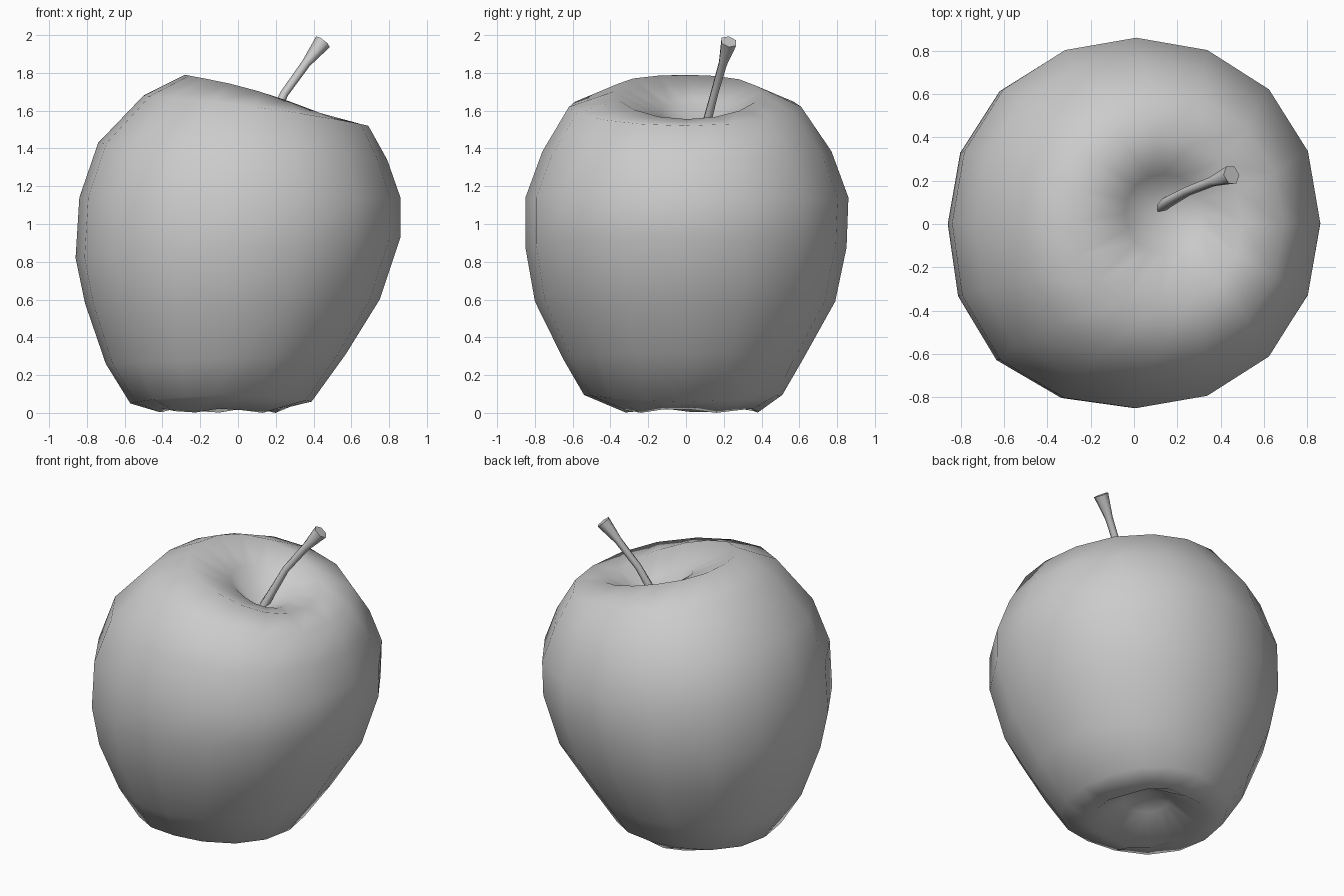
import bpy, bmesh, math
from mathutils import Vector

if "Cube" in bpy.data.objects:
    bpy.data.objects.remove(bpy.data.objects["Cube"])

SIDES = 16


def loft(name, rings, start=None, end=None, angle=75):
    """Skin closed rings of points; close each end with a pole point or a flat cap."""
    bm = bmesh.new()
    loops = [[bm.verts.new(p) for p in ring] for ring in rings]
    n = len(loops[0])
    for a, b in zip(loops, loops[1:]):
        for i in range(n):
            j = (i + 1) % n
            bm.faces.new((a[i], a[j], b[j], b[i]))
    for loop, pole in ((loops[0], start), (loops[-1], end)):
        if pole is None:
            bm.faces.new(loop)
        else:
            tip = bm.verts.new(pole)
            for i in range(n):
                bm.faces.new((loop[i], loop[(i + 1) % n], tip))
    bmesh.ops.recalc_face_normals(bm, faces=bm.faces)
    mesh = bpy.data.meshes.new(name)
    bm.to_mesh(mesh)
    bm.free()
    obj = bpy.data.objects.new(name, mesh)
    bpy.context.collection.objects.link(obj)
    bpy.ops.object.select_all(action='DESELECT')
    obj.select_set(True)
    bpy.context.view_layer.objects.active = obj
    bpy.ops.object.shade_smooth_by_angle(angle=math.radians(angle))
    return obj


def tilted_ring(xl, zl, xr, zr, yf, yb, front=0.0, back=0.0, lobes=0.0):
    """Oval ring given by its left, right, front and back reach, tilted from zl to zr.
    The front and back sides can be raised; the diagonals are slightly fuller."""
    pts = []
    for i in range(SIDES):
        a = 2 * math.pi * i / SIDES
        c, s = math.cos(a), math.sin(a)
        z = (zl + zr) / 2 + c * (zr - zl) / 2 + (back if s > 0 else front) * s * s
        z += lobes * (1 + math.cos(5 * a + 1))
        full = 1 + (0.045 if c < 0 and s < 0 else 0.02) * math.sin(2 * a) ** 2
        pts.append(((xl + xr) / 2 + full * c * (xr - xl) / 2,
                    (yf + yb) / 2 + full * s * (yb - yf) / 2, z))
    return pts


# Apple body: from the pit underneath, up the sides, over the rim into the stem hollow
body = [
    tilted_ring(-0.22, 0.13, 0.06, 0.13, -0.12, 0.16),
    tilted_ring(-0.42, 0.00, 0.22, 0.00, -0.34, 0.38, lobes=0.012),
    tilted_ring(-0.57, 0.05, 0.39, 0.06, -0.54, 0.51, front=0.04, back=0.04),
    tilted_ring(-0.70, 0.26, 0.57, 0.31, -0.65, 0.62),
    tilted_ring(-0.81, 0.58, 0.75, 0.60, -0.80, 0.79),
    tilted_ring(-0.86, 0.82, 0.86, 0.93, -0.85, 0.85),
    tilted_ring(-0.84, 1.14, 0.86, 1.14, -0.85, 0.86),
    tilted_ring(-0.74, 1.43, 0.79, 1.34, -0.76, 0.77),
    tilted_ring(-0.50, 1.68, 0.69, 1.52, -0.62, 0.61, front=0.02, back=0.02),
    tilted_ring(-0.28, 1.79, 0.50, 1.555, -0.38, 0.39, front=0.03, back=0.02),
    tilted_ring(-0.04, 1.66, 0.32, 1.51, -0.13, 0.23),
]
loft("apple_body", body, start=(-0.08, 0.02, 0.18), end=(0.11, 0.06, 1.43))

# Stem: thin leaning tube that flares at the tip
path = [((0.12, 0.08, 1.42), 0.028), ((0.245, 0.15, 1.69), 0.022),
        ((0.36, 0.195, 1.85), 0.024), ((0.45, 0.227, 1.965), 0.046)]
centres = [Vector(p) for p, r in path]
stem = []
for k, (p, r) in enumerate(path):
    d = (centres[min(k + 1, 3)] - centres[max(k - 1, 0)]).normalized()
    u = d.cross(Vector((0, 1, 0))).normalized()
    v = d.cross(u)
    stem.append([centres[k] + r * (math.cos(t) * u + math.sin(t) * v)
                 for t in (math.pi * i / 3 for i in range(6))])
loft("stem", stem, angle=65)
